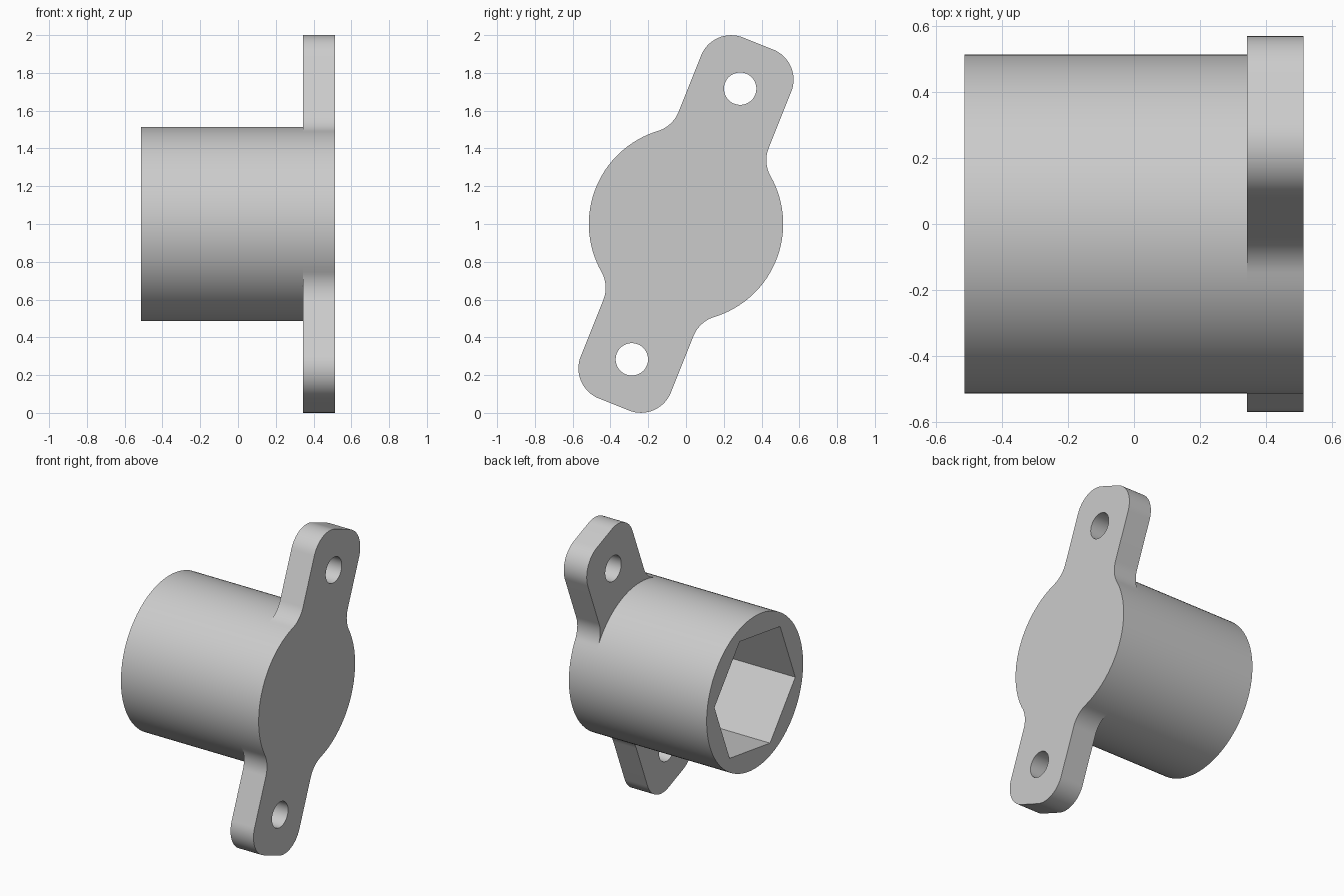
import bpy
import bmesh
from math import sin, cos, pi, atan2, sqrt, radians

cube = bpy.data.objects.get("Cube")
if cube:
    bpy.data.objects.remove(cube, do_unlink=True)

# Design dimensions in millimetres, scaled to the final size
S = 0.0343
TILT = radians(21.8)
R_BODY, R_HOLE, R_CORNER, R_FILLET = 15, 2.5, 5, 5
HALF_WIDTH, HALF_LENGTH, HOLE_DIST = 7.5, 30, 22.5
HEX_RADIUS = 12.7
X_BACK, X_FLANGE, X_FRONT = -15, 10, 15

grey = bpy.data.materials.new("light grey")
grey.use_nodes = True
colour = (0.6, 0.6, 0.6, 1)
grey.diffuse_color = colour
grey.node_tree.nodes["Principled BSDF"].inputs["Base Color"].default_value = colour


def arc(cx, cy, r, a0, a1, n):
    return [(cx + r * cos(a0 + (a1 - a0) * i / n),
             cy + r * sin(a0 + (a1 - a0) * i / n)) for i in range(n + 1)]


def circle(cx, cy, r, n, start=0):
    return arc(cx, cy, r, start, start + 2 * pi, n)[:-1]


def extrude_profile(name, loops, x0, x1):
    """Fill an outline with its holes and extrude it along x."""
    bm = bmesh.new()
    edges = []
    for loop in loops:
        verts = [bm.verts.new((x0 * S,
                               (v * cos(TILT) + u * sin(TILT)) * S,
                               1 + (u * cos(TILT) - v * sin(TILT)) * S))
                 for v, u in loop]
        edges += [bm.edges.new((a, b)) for a, b in zip(verts, verts[1:] + verts[:1])]
    bmesh.ops.triangle_fill(bm, use_beauty=True, use_dissolve=False, edges=edges)
    ext = bmesh.ops.extrude_face_region(bm, geom=bm.faces[:], use_keep_orig=True)
    moved = [g for g in ext["geom"] if isinstance(g, bmesh.types.BMVert)]
    bmesh.ops.translate(bm, verts=moved, vec=((x1 - x0) * S, 0, 0))
    bmesh.ops.recalc_face_normals(bm, faces=bm.faces[:])
    mesh = bpy.data.meshes.new(name)
    bm.to_mesh(mesh)
    bm.free()
    mesh.materials.append(grey)
    obj = bpy.data.objects.new(name, mesh)
    bpy.context.collection.objects.link(obj)
    bpy.ops.object.select_all(action="DESELECT")
    obj.select_set(True)
    bpy.context.view_layer.objects.active = obj
    bpy.ops.object.shade_smooth_by_angle(angle=radians(30))
    return obj


# Flange: round centre blended into two ears with rounded corners
fx = HALF_WIDTH + R_FILLET
fy = sqrt((R_BODY + R_FILLET) ** 2 - fx ** 2)
a = atan2(fy, fx)
cx, cy = HALF_WIDTH - R_CORNER, HALF_LENGTH - R_CORNER
half = (arc(0, 0, R_BODY, -a, a, 32)[:-1]
        + arc(fx, fy, R_FILLET, pi + a, pi, 12)
        + arc(cx, cy, R_CORNER, 0, pi / 2, 16)
        + arc(-cx, cy, R_CORNER, pi / 2, pi, 16)
        + arc(-fx, fy, R_FILLET, 0, -a, 12)[:-1])
outline = half + [(-v, -u) for v, u in half]
holes = [circle(0, side * HOLE_DIST, R_HOLE, 40) for side in (1, -1)]
extrude_profile("mounting_flange", [outline] + holes, X_FLANGE, X_FRONT)

# Body: round sleeve with a hexagonal socket, closed by the flange
extrude_profile("socket_body",
                [circle(0, 0, R_BODY, 112), circle(0, 0, HEX_RADIUS, 6, pi / 2)],
                X_BACK, X_FLANGE)
